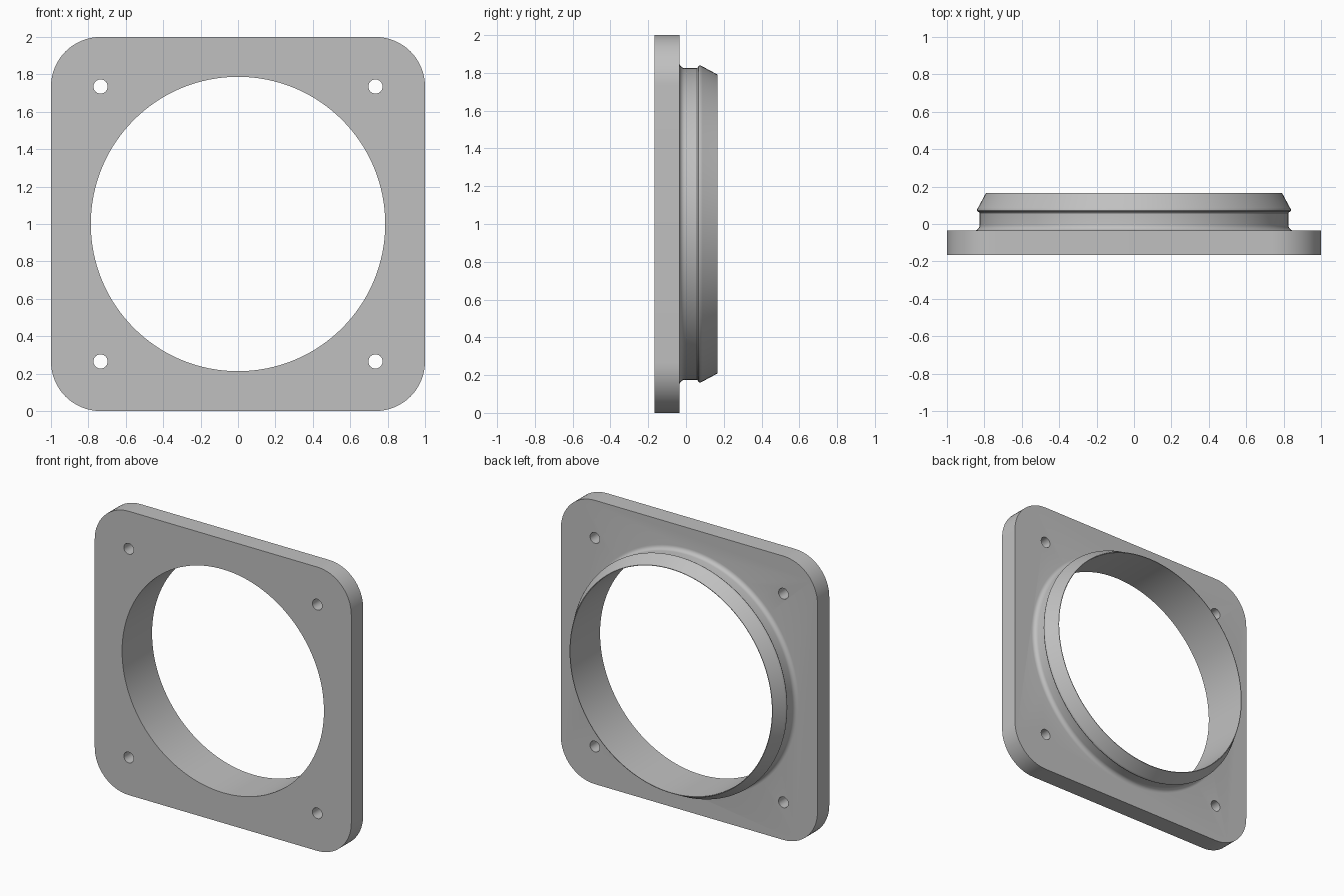
import bpy, bmesh
from math import sin, cos, pi, radians
from mathutils import Matrix

if "Cube" in bpy.data.objects:
    bpy.data.objects.remove(bpy.data.objects["Cube"])

FRONT, BACK, TIP = -0.167, -0.035, 0.167    # depth stations along y
BORE, CORNER, PITCH, HOLE = 0.787, 0.265, 0.735, 0.038
SEGMENTS = 128

grey = bpy.data.materials.new("light_grey")
grey.use_nodes = True
grey.diffuse_color = (0.53, 0.53, 0.53, 1)
grey.node_tree.nodes["Principled BSDF"].inputs["Base Color"].default_value = grey.diffuse_color


def loft(name, rings):
    """Join equal rings of points into a closed, capped solid."""
    bm = bmesh.new()
    loops = [[bm.verts.new(p) for p in ring] for ring in rings]
    n = len(loops[0])
    for a, b in zip(loops, loops[1:]):
        for i in range(n):
            j = (i + 1) % n
            bm.faces.new((a[i], a[j], b[j], b[i]))
    bm.faces.new(loops[0])
    bm.faces.new(loops[-1])
    bmesh.ops.recalc_face_normals(bm, faces=bm.faces)
    mesh = bpy.data.meshes.new(name)
    bm.to_mesh(mesh)
    bm.free()
    mesh.materials.append(grey)
    obj = bpy.data.objects.new(name, mesh)
    bpy.context.collection.objects.link(obj)
    return obj


def circle(radius, y, x=0, z=1, n=SEGMENTS):
    return [(x + radius * cos(2 * pi * i / n), y, z + radius * sin(2 * pi * i / n))
            for i in range(n)]


def rounded_square(y, steps=16):
    points = []
    for quarter, (sx, sz) in enumerate([(1, 1), (-1, 1), (-1, -1), (1, -1)]):
        for i in range(steps + 1):
            a = (quarter + i / steps) * pi / 2
            points.append((sx * (1 - CORNER) + CORNER * cos(a), y,
                           1 + sz * (1 - CORNER) + CORNER * sin(a)))
    return points


def combine(target, tool, operation):
    """Apply a boolean and discard the tool."""
    tool.hide_render = True
    mod = target.modifiers.new(operation, 'BOOLEAN')
    mod.object, mod.operation, mod.solver = tool, operation, 'EXACT'
    bpy.context.view_layer.objects.active = target
    bpy.ops.object.modifier_apply(modifier=mod.name)
    bpy.data.objects.remove(tool)


# Square mounting plate with rounded corners
flange = loft("mounting_flange", [rounded_square(FRONT), rounded_square(BACK)])

# Collar: root fillet, neck, rounded snap lip and tapered nose
fillet = 0.03
profile = [(0.855, -0.1)]
profile += [(0.855 - fillet * sin(a), BACK + fillet * (1 - cos(a)))
            for a in (i * pi / 12 for i in range(7))]
profile += [(0.825, 0.058), (0.829, 0.063), (0.836, 0.066), (0.839, 0.072),
            (0.838, 0.08), (0.834, 0.087), (0.791, TIP)]
collar = loft("collar", [circle(r, y) for r, y in profile])
combine(flange, collar, 'UNION')

# Through bore and the four corner screw holes
combine(flange, loft("bore", [circle(BORE, -0.4), circle(BORE, 0.4)]), 'DIFFERENCE')
for sx in (-1, 1):
    for sz in (-1, 1):
        hole = [circle(HOLE, y, sx * PITCH, 1 + sz * PITCH, 32) for y in (-0.4, 0.4)]
        combine(flange, loft("screw_hole", hole), 'DIFFERENCE')

# Smooth round walls, sharp rims
bpy.ops.object.select_all(action='DESELECT')
flange.select_set(True)
bpy.context.view_layer.objects.active = flange
bpy.ops.object.shade_smooth_by_angle(angle=radians(28))
